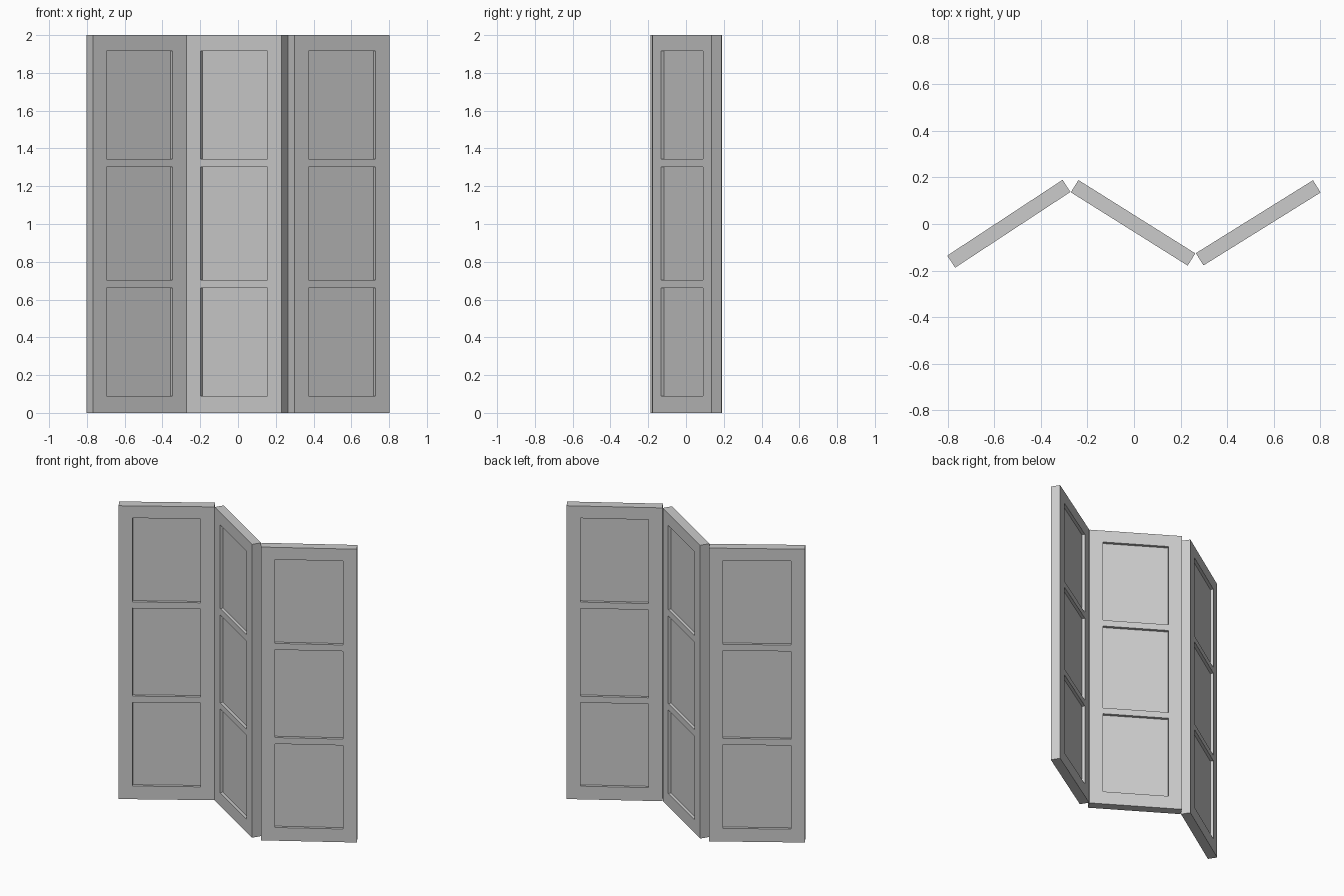
import bpy, bmesh, math
from mathutils import Matrix

if "Cube" in bpy.data.objects:
    bpy.data.objects.remove(bpy.data.objects["Cube"])

WIDTH, THICK, RECESS = 0.593, 0.062, 0.02
XS = [-WIDTH / 2, -0.21, 0.21, WIDTH / 2]              # stile edges
ZS = [0, 0.09, 0.66, 0.703, 1.302, 1.345, 1.917, 2.0]  # rail edges


def folding_leaf(name, x, y, angle):
    """One leaf: solid frame with three panels recessed on both sides."""
    bm = bmesh.new()
    nx, nz = len(XS) - 1, len(ZS) - 1

    def half(i, k):
        # half thickness of a grid cell, zero outside the leaf
        if not (0 <= i < nx and 0 <= k < nz):
            return 0
        return THICK / 2 - (RECESS if i == 1 and k % 2 else 0)

    def face(*pts):
        bm.faces.new([bm.verts.new(p) for p in pts])

    for s in (-1, 1):
        # front and back skins
        for i in range(nx):
            for k in range(nz):
                h, (a, b), (c, d) = s * half(i, k), XS[i:i + 2], ZS[k:k + 2]
                face((a, h, c), (b, h, c), (b, h, d), (a, h, d))
        # vertical walls at depth steps and outer sides
        for i in range(nx + 1):
            for k in range(nz):
                p, q, a = s * half(i - 1, k), s * half(i, k), XS[i]
                if p != q:
                    face((a, p, ZS[k]), (a, q, ZS[k]), (a, q, ZS[k + 1]), (a, p, ZS[k + 1]))
        # horizontal walls at depth steps, top and bottom
        for k in range(nz + 1):
            for i in range(nx):
                p, q, c = s * half(i, k - 1), s * half(i, k), ZS[k]
                if p != q:
                    face((XS[i], p, c), (XS[i + 1], p, c), (XS[i + 1], q, c), (XS[i], q, c))

    bmesh.ops.remove_doubles(bm, verts=bm.verts, dist=1e-5)
    bmesh.ops.recalc_face_normals(bm, faces=bm.faces)
    bmesh.ops.dissolve_limit(bm, angle_limit=0.01, verts=bm.verts, edges=bm.edges)
    bmesh.ops.triangulate(bm, faces=[f for f in bm.faces if len(f.verts) > 4])
    mesh = bpy.data.meshes.new(name)
    bm.to_mesh(mesh)
    bm.free()
    obj = bpy.data.objects.new(name, mesh)
    bpy.context.collection.objects.link(obj)
    obj.matrix_world = Matrix.Translation((x, y, 0)) @ Matrix.Rotation(math.radians(angle), 4, 'Z')


# Three leaves standing in a zigzag
folding_leaf("left_leaf", -0.538, 0.001, 33.3)
folding_leaf("middle_leaf", -0.004, 0.005, -32.1)
folding_leaf("right_leaf", 0.534, 0.005, 31.9)
